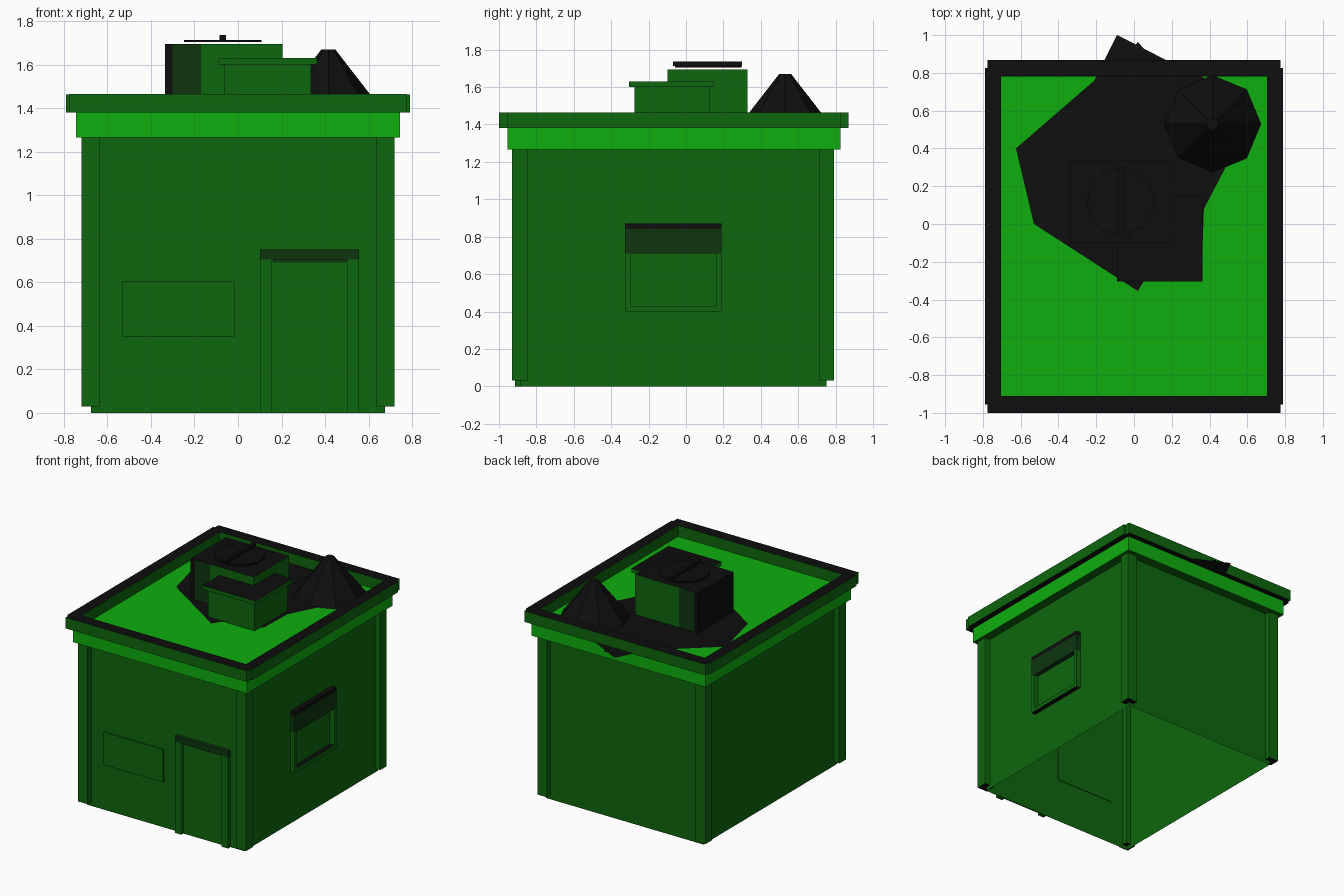
import bpy, bmesh, math

if "Cube" in bpy.data.objects:
    bpy.data.objects.remove(bpy.data.objects["Cube"])

def mat(name, r, g, b):
    m = bpy.data.materials.new(name)
    m.diffuse_color = (r, g, b, 1)
    m.use_nodes = True
    m.node_tree.nodes["Principled BSDF"].inputs["Base Color"].default_value = m.diffuse_color
    return m

WALL = mat("wall_green", 0.0044, 0.135, 0.0044)
BRIGHT = mat("bright_green", 0.0044, 0.43, 0.0044)
DARK = mat("dark_green", 0.0044, 0.036, 0.005)
BLACK = mat("black", 0.0044, 0.0044, 0.0044)

def finish(name, bm, mats):
    bmesh.ops.recalc_face_normals(bm, faces=bm.faces)
    me = bpy.data.meshes.new(name)
    bm.to_mesh(me)
    bm.free()
    for m in mats:
        me.materials.append(m)
    ob = bpy.data.objects.new(name, me)
    bpy.context.collection.objects.link(ob)
    return ob

def box(name, x, y, z, side=WALL, top=None, bottom=None, open_ends=False):
    """Box from (min, max) ranges; horizontal faces may have their own colour."""
    bm = bmesh.new()
    bmesh.ops.create_cube(bm, size=1)
    for v in bm.verts:
        v.co = [r[0] if c < 0 else r[1] for r, c in zip((x, y, z), v.co)]
    bm.normal_update()
    for f in bm.faces:
        f.material_index = 1 if f.normal.z > 0.5 else 2 if f.normal.z < -0.5 else 0
    if open_ends:
        bmesh.ops.delete(bm, geom=[f for f in bm.faces if f.material_index], context='FACES')
    return finish(name, bm, [side, top or side, bottom or top or side])

# Hollow body, open underneath
box("body_walls", (-0.675, 0.675), (-0.885, 0.75), (0, 1.3), open_ends=True)

# Corner pillars
for sx, xr in (("left", (-0.72, -0.635)), ("right", (0.635, 0.72))):
    for sy, yr in (("front", (-0.93, -0.845)), ("back", (0.71, 0.79))):
        box(f"{sy}_{sx}_pillar", xr, yr, (0.03, 1.3), WALL, BLACK)

# Frieze with the roof floor on top
box("frieze_and_roof", (-0.745, 0.745), (-0.955, 0.825), (1.265, 1.38), BRIGHT, BRIGHT, WALL)

# Parapet: four bars with slightly notched corners
box("front_parapet", (-0.775, 0.775), (-1.0, -0.91), (1.38, 1.465), WALL, BLACK)
box("back_parapet", (-0.775, 0.775), (0.78, 0.868), (1.38, 1.465), WALL, BLACK)
for s, xr in (("left", (-0.79, -0.705)), ("right", (0.705, 0.79))):
    box(f"{s}_parapet", xr, (-0.955, 0.825), (1.38, 1.464), WALL, BLACK)

# Door
for s, xr in (("left", (0.10, 0.155)), ("right", (0.50, 0.555))):
    box(f"{s}_door_jamb", xr, (-0.915, -0.88), (0, 0.705))
box("door_lintel", (0.10, 0.555), (-0.915, -0.88), (0.705, 0.75), DARK)
box("door_top_shade", (0.16, 0.50), (-0.892, -0.88), (0.69, 0.705), DARK)
box("door_panel", (0.155, 0.50), (-0.89, -0.88), (0, 0.69))

# Front wall panel
box("front_panel", (-0.53, -0.015), (-0.893, -0.88), (0.35, 0.605))

# Side window with blind
for s, yr in (("front", (-0.325, -0.295)), ("rear", (0.16, 0.19))):
    box(f"window_{s}_frame", (0.67, 0.712), yr, (0.43, 0.71))
box("window_sill", (0.67, 0.712), (-0.325, 0.19), (0.40, 0.43), WALL, BLACK)
box("window_blind", (0.67, 0.712), (-0.325, 0.19), (0.71, 0.84), DARK)
box("window_top_bar", (0.67, 0.712), (-0.325, 0.19), (0.84, 0.87), BLACK)

# Large vent box, with darker bands towards its left end
box("large_vent_main", (-0.17, 0.205), (-0.10, 0.33), (1.38, 1.695), WALL, BLACK)
box("large_vent_band", (-0.30, -0.17), (-0.10, 0.33), (1.38, 1.695), DARK, BLACK)
box("large_vent_end", (-0.335, -0.30), (-0.10, 0.33), (1.38, 1.695), BLACK)

# Small vent box with cap
box("small_vent", (-0.065, 0.335), (-0.275, 0.125), (1.38, 1.60), WALL, BLACK)
box("small_vent_cap", (-0.09, 0.363), (-0.305, 0.15), (1.60, 1.63), WALL, BLACK)

def cone(name, loc, r1, r2, z0, z1, sides, m):
    bm = bmesh.new()
    bmesh.ops.create_cone(bm, cap_ends=True, segments=sides, radius1=r1, radius2=r2, depth=z1 - z0)
    bmesh.ops.translate(bm, verts=bm.verts, vec=(loc[0], loc[1], (z0 + z1) / 2))
    return finish(name, bm, [m])

# Fan disc and bar on the large vent
cone("fan_disc", (-0.07, 0.12), 0.178, 0.178, 1.705, 1.714, 24, BLACK)
box("fan_bar", (-0.085, -0.055), (-0.07, 0.30), (1.714, 1.737), BLACK)

# Cone-shaped heap
cone("heap", (0.415, 0.53), 0.257, 0.032, 1.38, 1.67, 8, BLACK)

# Jagged flat stain on the roof, overhanging at the back
outline = [(-0.625, 0.40), (-0.425, 0.165), (-0.53, 0.0), (0.02, -0.355), (0.06, -0.29),
           (0.36, -0.2), (0.37, 0.08), (0.485, 0.30), (0.65, 0.60), (0.36, 0.78),
           (0.165, 0.87), (0.05, 0.93), (0.02, 0.965), (0.01, 0.95), (-0.09, 1.0),
           (-0.155, 0.87), (-0.21, 0.76)]
bm = bmesh.new()
face = bm.faces.new([bm.verts.new((x, y, 1.384)) for x, y in outline])
bmesh.ops.triangulate(bm, faces=[face])
finish("roof_stain", bm, [BLACK])
